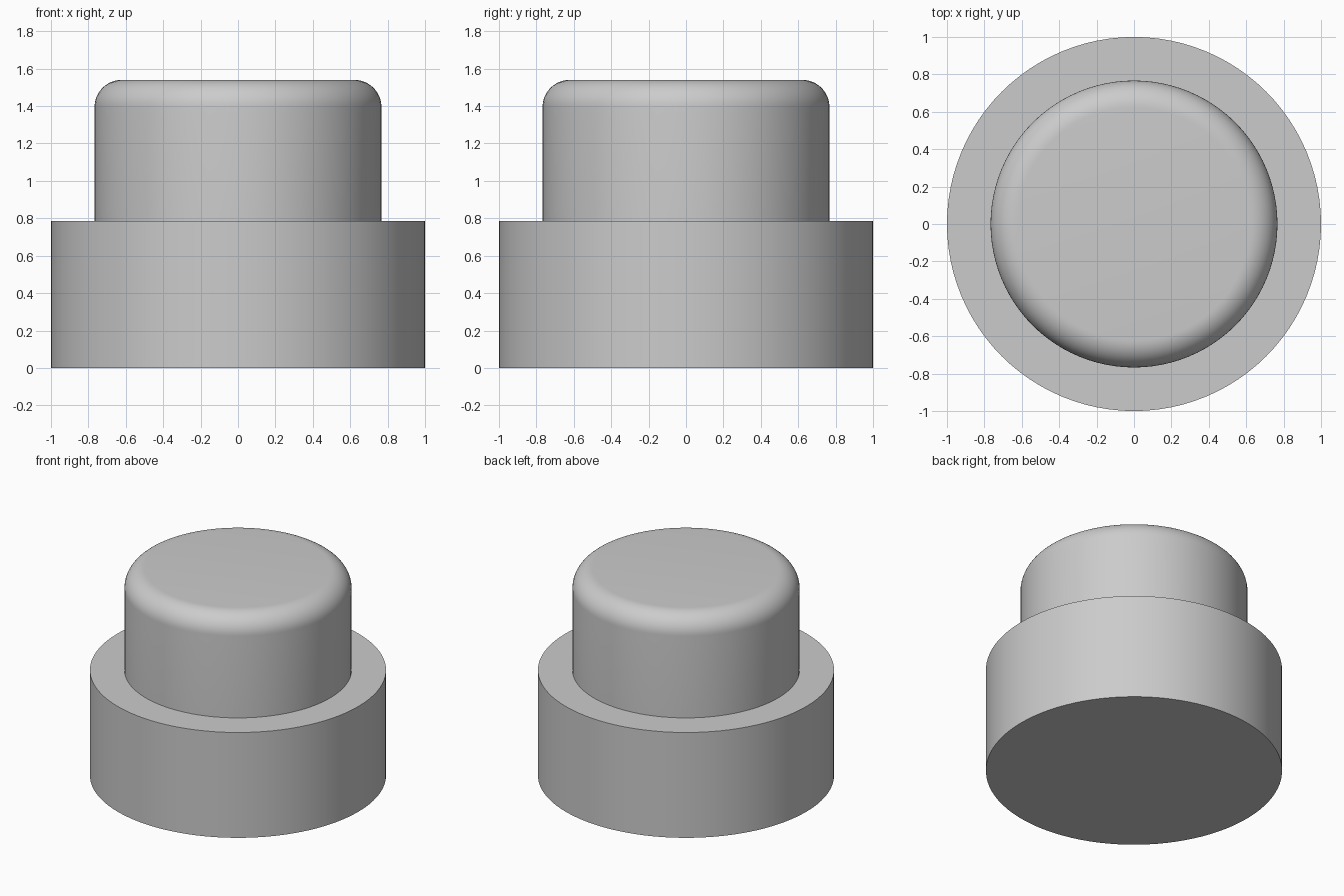
import bpy
import bmesh
from math import sin, cos, pi, radians
from mathutils import Matrix, Vector

cube = bpy.data.objects.get("Cube")
if cube:
    bpy.data.objects.remove(cube, do_unlink=True)

BASE_RADIUS, BASE_TOP = 1.0, 0.785
CAP_RADIUS, CAP_TOP = 0.767, 1.54
FILLET = 0.145
SEGMENTS, FILLET_STEPS = 96, 12

grey = bpy.data.materials.new("plain grey")
grey.use_nodes = True
colour = (0.6, 0.6, 0.6, 1.0)
grey.diffuse_color = colour
grey.node_tree.nodes["Principled BSDF"].inputs["Base Color"].default_value = colour

# Half outline: flat underside, wide base, step, narrower cap with rounded rim
profile = [(0, 0), (BASE_RADIUS, 0), (BASE_RADIUS, BASE_TOP), (CAP_RADIUS, BASE_TOP)]
for i in range(FILLET_STEPS + 1):
    a = i / FILLET_STEPS * pi / 2
    profile.append((CAP_RADIUS - FILLET + FILLET * cos(a),
                    CAP_TOP - FILLET + FILLET * sin(a)))
profile.append((0, CAP_TOP))

# Revolve the outline into one closed solid
bm = bmesh.new()
verts = [bm.verts.new((r, 0, z)) for r, z in profile]
edges = [bm.edges.new(pair) for pair in zip(verts, verts[1:])]
bmesh.ops.spin(bm, geom=verts + edges, cent=(0, 0, 0), axis=(0, 0, 1),
               angle=2 * pi, steps=SEGMENTS, use_merge=True)
bmesh.ops.remove_doubles(bm, verts=bm.verts, dist=0.0001)
bmesh.ops.recalc_face_normals(bm, faces=bm.faces)
mesh = bpy.data.meshes.new("stepped_round_body")
bm.to_mesh(mesh)
bm.free()
mesh.materials.append(grey)

body = bpy.data.objects.new("stepped_round_body", mesh)
bpy.context.collection.objects.link(body)

# Smooth walls and rim, crisp steps
bpy.ops.object.select_all(action="DESELECT")
body.select_set(True)
bpy.context.view_layer.objects.active = body
bpy.ops.object.shade_smooth_by_angle(angle=radians(30))
